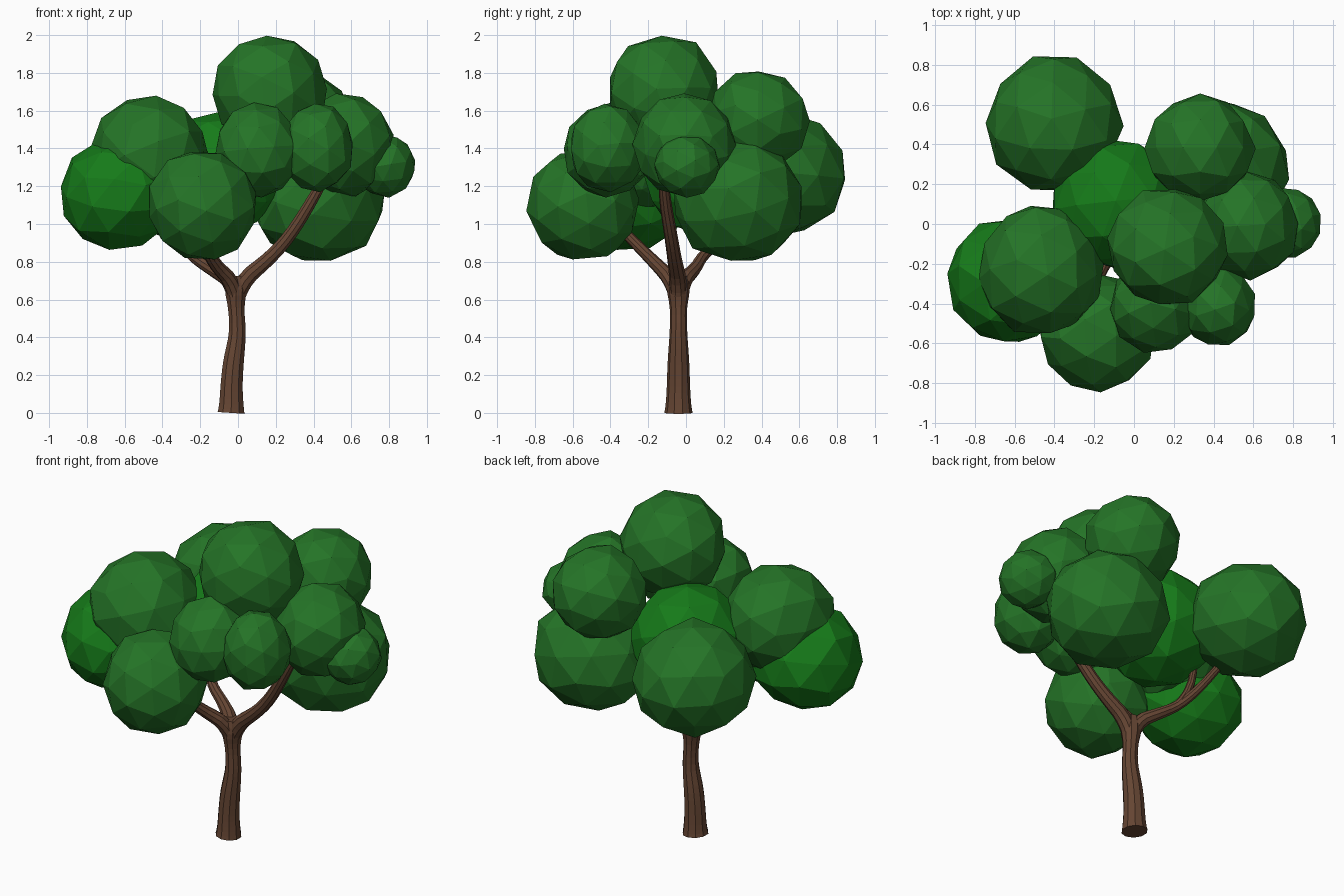
import bpy, bmesh, random
from mathutils import Vector, Euler

if "Cube" in bpy.data.objects:
    bpy.data.objects.remove(bpy.data.objects["Cube"])

random.seed(4)


def material(name, rgb):
    m = bpy.data.materials.new(name)
    m.diffuse_color = (*rgb, 1)
    m.use_nodes = True
    m.node_tree.nodes["Principled BSDF"].inputs["Base Color"].default_value = m.diffuse_color
    return m


bark = material("bark", (0.13, 0.06, 0.033))
leaf = material("leaf", (0.018, 0.175, 0.02))
bright_leaf = material("bright_leaf", (0.008, 0.20, 0.01))


def add_mesh(name, mesh, mat):
    mesh.materials.clear()
    mesh.materials.append(mat)
    ob = bpy.data.objects.new(name, mesh)
    bpy.context.collection.objects.link(ob)
    return ob


def limb(name, points):
    """Tapered ten-sided tube through (x, y, z, radius) points."""
    cu = bpy.data.curves.new(name, 'CURVE')
    cu.dimensions = '3D'
    cu.bevel_depth = 1
    cu.bevel_resolution = 3
    cu.use_fill_caps = True
    cu.resolution_u = 3
    cu.twist_mode = 'MINIMUM'
    sp = cu.splines.new('NURBS')
    sp.points.add(len(points) - 1)
    sp.use_endpoint_u = True
    sp.order_u = 3
    sp.use_smooth = False
    for p, (x, y, z, r) in zip(sp.points, points):
        p.co = (x, y, z, 1)
        p.radius = r
    tmp = bpy.data.objects.new(name + "_path", cu)
    bpy.context.collection.objects.link(tmp)
    bpy.context.view_layer.update()
    mesh = bpy.data.meshes.new_from_object(
        tmp.evaluated_get(bpy.context.evaluated_depsgraph_get()))
    bpy.data.objects.remove(tmp)
    return add_mesh(name, mesh, bark)


def foliage(name, centre, radii, mat):
    """Faceted leaf ball with slightly irregular corners."""
    bm = bmesh.new()
    bmesh.ops.create_icosphere(bm, subdivisions=2, radius=1.035)
    rot = Euler([random.uniform(0, 6.28) for _ in range(3)]).to_matrix()
    for v in bm.verts:
        d = rot @ v.co * random.uniform(0.97, 1.03)
        v.co = Vector(centre) + Vector(a * b for a, b in zip(d, radii))
    mesh = bpy.data.meshes.new(name)
    bm.to_mesh(mesh)
    bm.free()
    return add_mesh(name, mesh, mat)


# Trunk and branches
limb("trunk", [(-0.037, -0.04, 0, 0.075), (-0.035, -0.04, 0.03, 0.068),
               (-0.035, -0.04, 0.14, 0.061),
               (-0.025, -0.04, 0.27, 0.058), (0.0, -0.04, 0.42, 0.046),
               (-0.01, -0.04, 0.56, 0.043), (-0.012, -0.04, 0.66, 0.066),
               (-0.012, -0.04, 0.725, 0.045)])
limb("right_branch", [(-0.01, -0.04, 0.60, 0.045), (0.02, -0.04, 0.70, 0.047),
                      (0.16, -0.06, 0.81, 0.038), (0.28, -0.08, 0.94, 0.035),
                      (0.42, -0.12, 1.17, 0.031), (0.50, -0.12, 1.32, 0.022)])
limb("front_branch", [(-0.01, -0.04, 0.60, 0.045), (-0.03, -0.07, 0.70, 0.044),
                      (-0.13, -0.16, 0.79, 0.034), (-0.20, -0.31, 0.94, 0.028),
                      (-0.22, -0.45, 1.08, 0.022)])
limb("back_branch", [(-0.01, -0.04, 0.60, 0.045), (-0.03, -0.02, 0.70, 0.044),
                     (-0.14, 0.05, 0.76, 0.034), (-0.26, 0.09, 0.84, 0.029),
                     (-0.33, 0.24, 0.95, 0.025), (-0.38, 0.40, 1.10, 0.02)])
limb("back_twig", [(-0.22, 0.08, 0.81, 0.026), (-0.31, 0.16, 0.90, 0.024),
                   (-0.30, 0.17, 1.14, 0.018)])

# Leaf balls: centre and radii
balls = [
    ("top", (0.17, -0.115, 1.70), (0.293, 0.293, 0.295), leaf),
    ("upper_left", (-0.47, -0.23, 1.37), (0.305, 0.325, 0.305), leaf),
    ("far_left", (-0.63, -0.285, 1.16), (0.31, 0.31, 0.293), bright_leaf),
    ("front_low", (-0.185, -0.54, 1.10), (0.283, 0.29, 0.29), leaf),
    ("front_middle", (0.105, -0.41, 1.39), (0.225, 0.235, 0.24), leaf),
    ("front_right", (0.42, -0.415, 1.405), (0.187, 0.20, 0.228), leaf),
    ("right", (0.57, -0.01, 1.42), (0.253, 0.26, 0.265), leaf),
    ("far_right", (0.772, 0.005, 1.31), (0.162, 0.17, 0.163), leaf),
    ("back_right_low", (0.43, 0.275, 1.125), (0.342, 0.342, 0.322), leaf),
    ("back_right_high", (0.332, 0.38, 1.55), (0.265, 0.26, 0.26), leaf),
    ("back_left", (-0.405, 0.50, 1.265), (0.333, 0.337, 0.318), leaf),
    ("middle", (-0.09, 0.10, 1.27), (0.32, 0.32, 0.32), bright_leaf),
]
for n, c, r, m in balls:
    foliage(n + "_leaves", c, r, m)
